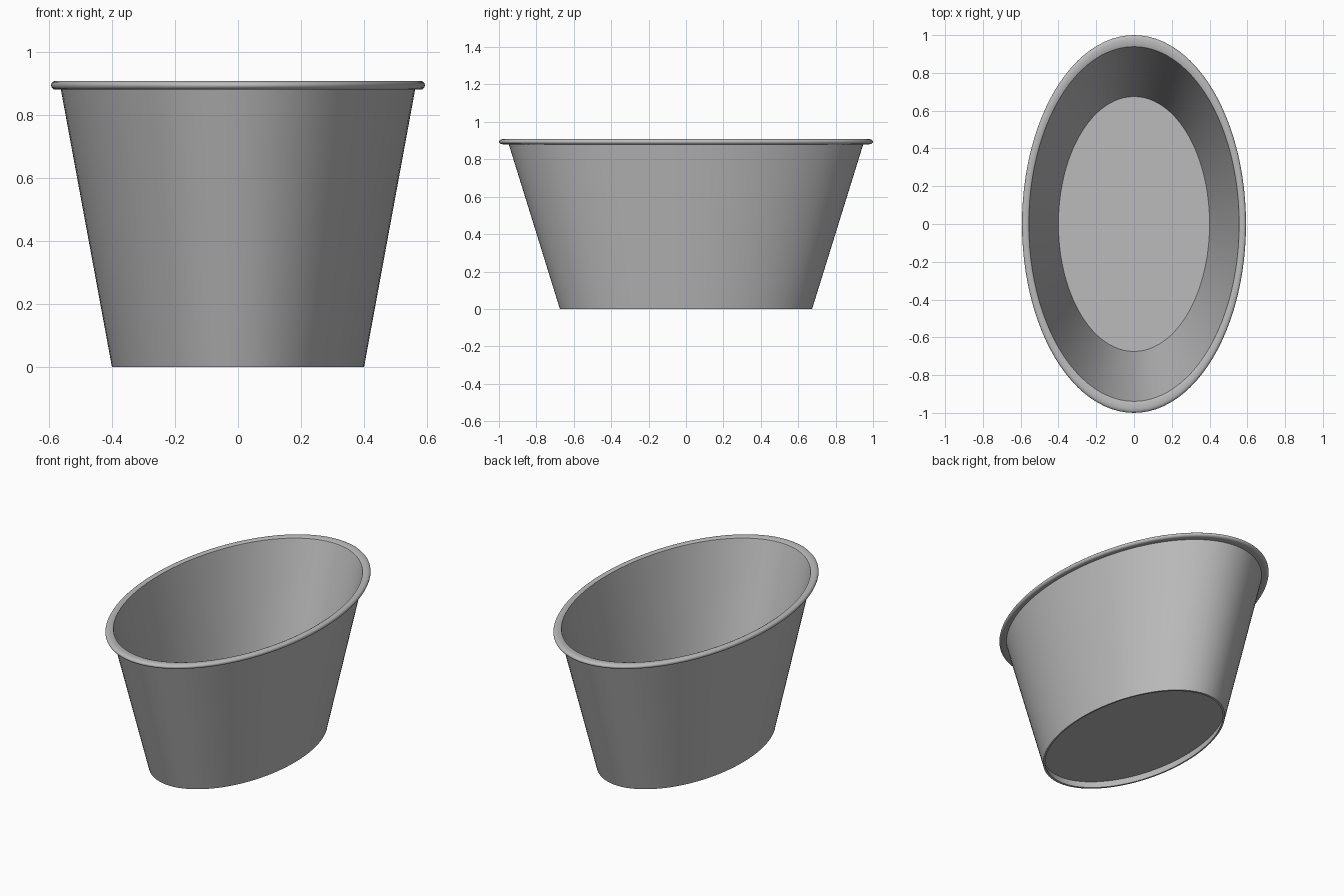
import bpy, bmesh, math
from mathutils import Matrix, Vector

cube = bpy.data.objects.get("Cube")
if cube:
    bpy.data.objects.remove(cube)

STRETCH = 1.686   # length of the oval relative to its width
SIDES = 96

grey = bpy.data.materials.new("plain grey")
grey.use_nodes = True
colour = (0.5, 0.5, 0.5, 1)
grey.diffuse_color = colour
grey.node_tree.nodes["Principled BSDF"].inputs["Base Color"].default_value = colour


def oval_part(name, profile, closed):
    """Spin a (radius, height) profile and stretch it into an oval."""
    bm = bmesh.new()
    verts = [bm.verts.new((r, 0, z)) for r, z in profile]
    edges = [bm.edges.new(pair) for pair in zip(verts, verts[1:])]
    if closed:
        edges.append(bm.edges.new((verts[-1], verts[0])))
    bmesh.ops.spin(bm, geom=verts + edges, cent=(0, 0, 0), axis=(0, 0, 1),
                   angle=math.tau, steps=SIDES, use_duplicate=False)
    bmesh.ops.remove_doubles(bm, verts=bm.verts, dist=0.0001)
    bmesh.ops.transform(bm, matrix=Matrix.Scale(STRETCH, 4, Vector((0, 1, 0))),
                        verts=bm.verts)
    bmesh.ops.recalc_face_normals(bm, faces=bm.faces)
    mesh = bpy.data.meshes.new(name)
    bm.to_mesh(mesh)
    bm.free()
    mesh.materials.append(grey)
    obj = bpy.data.objects.new(name, mesh)
    bpy.context.collection.objects.link(obj)
    bpy.ops.object.select_all(action='DESELECT')
    obj.select_set(True)
    bpy.context.view_layer.objects.active = obj
    bpy.ops.object.shade_smooth_by_angle(angle=math.radians(35))
    return obj


# Flared wall with a rolled rim; the rim is a half-round bead
bead = [(0.579 + 0.014 * math.cos(a), 0.894 + 0.014 * math.sin(a))
        for a in (math.radians(-90 + 18 * i) for i in range(11))]
wall = [(0.391, 0), (0.400, 0), (0.562, 0.88)] + bead + [(0.566, 0.908), (0.557, 0.903)]
oval_part("tub_wall_and_rim", wall, True)

# Floor raised slightly above the foot of the wall
oval_part("tub_floor", [(0, 0.045), (0.402, 0.045), (0.403, 0.05), (0, 0.05)], False)
